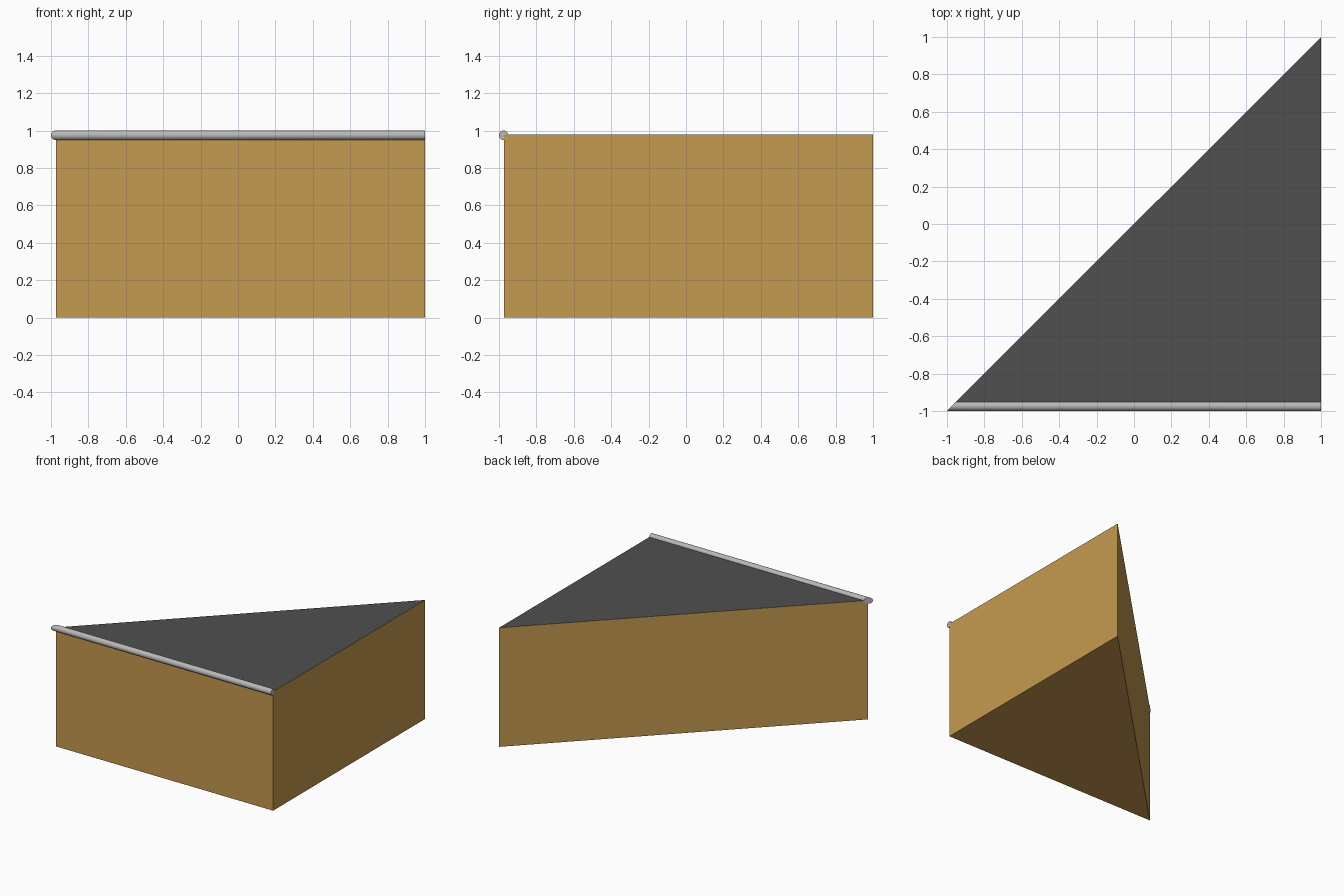
import bpy, bmesh, math

cube = bpy.data.objects.get("Cube")
if cube:
    bpy.data.objects.remove(cube)


def material(name, rgb):
    mat = bpy.data.materials.new(name)
    mat.use_nodes = True
    mat.diffuse_color = (*rgb, 1)
    mat.node_tree.nodes["Principled BSDF"].inputs["Base Color"].default_value = (*rgb, 1)
    return mat


def add_object(name, bm, mats):
    bmesh.ops.recalc_face_normals(bm, faces=bm.faces)
    mesh = bpy.data.meshes.new(name)
    obj = bpy.data.objects.new(name, mesh)
    for mat in mats:
        mesh.materials.append(mat)
    bm.normal_update()
    for face in bm.faces:
        face.material_index = int(len(mats) > 1 and face.normal.z > 0.5)
    bm.to_mesh(mesh)
    bm.free()
    bpy.context.collection.objects.link(obj)
    return obj


wood = material("Warm wood", (0.56, 0.32, 0.08))
deck = material("Dark grey deck", (0.08, 0.08, 0.08))
steel = material("Light grey steel", (0.48, 0.48, 0.48))

HEIGHT, EDGE, RADIUS, SIDES = 0.978, -0.972, 0.025, 24

# Triangular block with a dark top
bm = bmesh.new()
base = bm.faces.new([bm.verts.new((x, y, 0)) for x, y in ((EDGE, EDGE), (1, EDGE), (1, 1))])
top = bmesh.ops.extrude_face_region(bm, geom=[base])["geom"]
bmesh.ops.translate(bm, vec=(0, 0, HEIGHT),
                    verts=[v for v in top if isinstance(v, bmesh.types.BMVert)])
add_object("triangular_block", bm, [wood, deck])

# Rail along the front top edge, mitred to the diagonal at its right end
bm = bmesh.new()
angles = [2 * math.pi * i / SIDES for i in range(SIDES)]
ring = [(RADIUS * math.cos(a) - 1 + RADIUS, RADIUS * math.sin(a) + 1 - RADIUS) for a in angles]
mitre = [bm.verts.new((y, y, z)) for y, z in ring]
square = [bm.verts.new((1, y, z)) for y, z in ring]
for i in range(SIDES):
    j = (i + 1) % SIDES
    bm.faces.new((mitre[i], mitre[j], square[j], square[i]))
bm.faces.new(mitre)
bm.faces.new(square)
rail = add_object("edge_rail", bm, [steel])
bpy.ops.object.select_all(action="DESELECT")
rail.select_set(True)
bpy.context.view_layer.objects.active = rail
bpy.ops.object.shade_smooth_by_angle(angle=math.radians(30))
